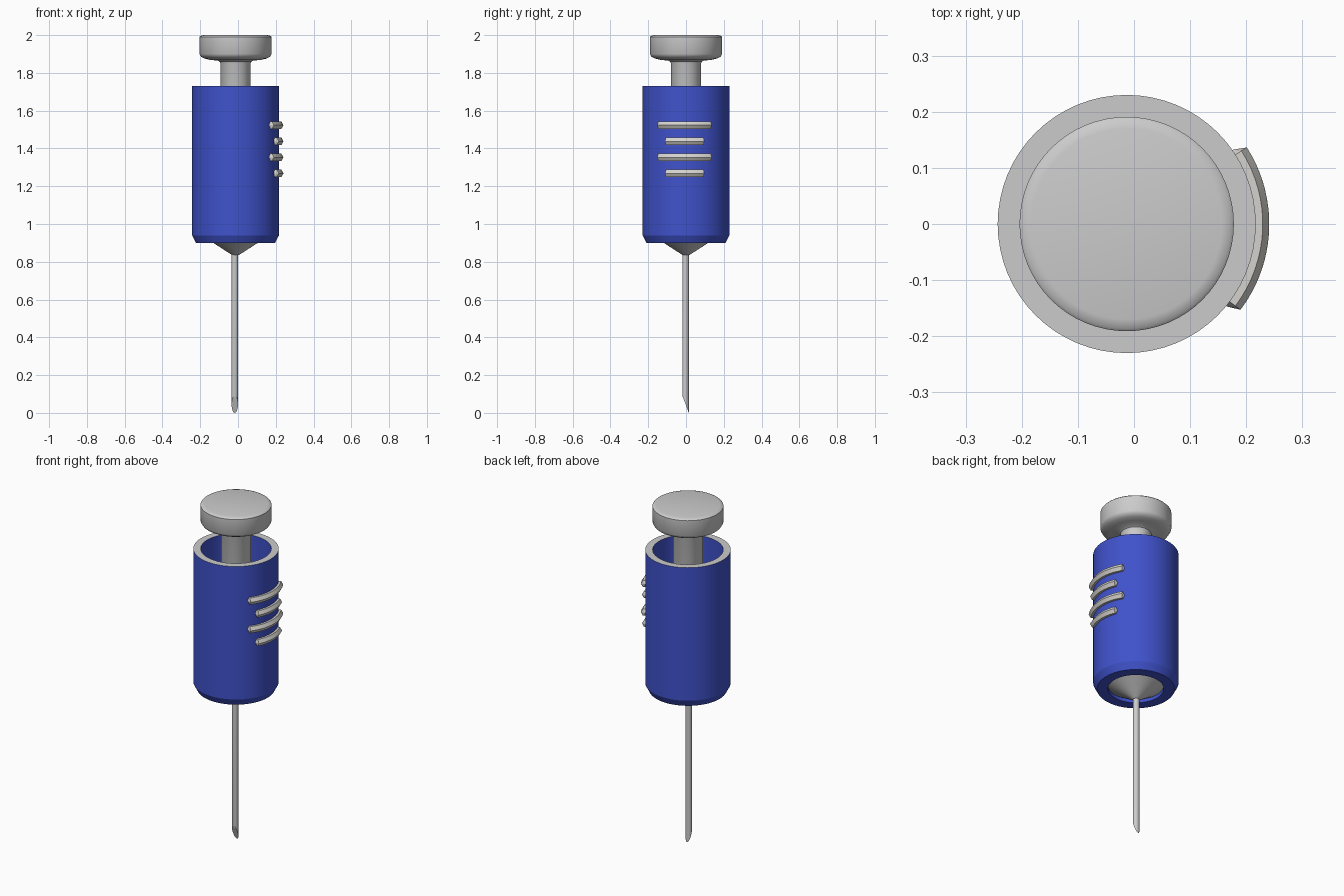
import bpy, bmesh
from math import sin, cos, pi, radians
from mathutils import Vector

cube = bpy.data.objects.get("Cube")
if cube:
    bpy.data.objects.remove(cube, do_unlink=True)

AXIS_X = -0.013
SEGMENTS = 64


def material(name, color):
    m = bpy.data.materials.new(name)
    m.use_nodes = True
    m.diffuse_color = (*color, 1)
    m.node_tree.nodes["Principled BSDF"].inputs["Base Color"].default_value = (*color, 1)
    return m


blue = material("barrel blue", (0.05, 0.085, 0.6))
grey = material("metal grey", (0.6, 0.6, 0.6))
pale = material("pale grey", (0.66, 0.645, 0.61))


def finish(name, bm, mats, angle):
    """Turn a bmesh into a smooth-shaded object with sharp creases."""
    bmesh.ops.remove_doubles(bm, verts=bm.verts, dist=1e-5)
    bmesh.ops.recalc_face_normals(bm, faces=bm.faces)
    for f in bm.faces:
        f.smooth = True
    me = bpy.data.meshes.new(name)
    bm.to_mesh(me)
    bm.free()
    for m in mats:
        me.materials.append(m)
    me.set_sharp_from_angle(angle=radians(angle))
    ob = bpy.data.objects.new(name, me)
    bpy.context.collection.objects.link(ob)
    return ob


def lathe(name, profile, mats, angle=25):
    """Spin an (r, z) outline around the vertical axis."""
    bm = bmesh.new()
    verts = [bm.verts.new((r, 0, z)) for r, z in profile]
    edges = [bm.edges.new(pair) for pair in zip(verts, verts[1:])]
    bmesh.ops.spin(bm, geom=verts + edges, cent=(0, 0, 0), axis=(0, 0, 1),
                   angle=2 * pi, steps=SEGMENTS, use_merge=True)
    ob = finish(name, bm, mats, angle)
    ob.location.x = AXIS_X
    return ob


# Barrel: open-topped tube with a chamfered foot and a recessed underside
barrel = lathe("barrel", [(0.15, 0.95), (0.15, 0.9), (0.209, 0.9), (0.23, 0.94),
                          (0.23, 1.73), (0.19, 1.73), (0.19, 0.96), (0, 0.96)],
               [blue, grey])
for face in barrel.data.polygons:
    if face.center.z > 1.72 and face.normal.z > 0.9:
        face.material_index = 1

# Plunger: stem flaring into a rounded thumb button
lathe("plunger", [(0, 0.95), (0.08, 0.95), (0.08, 1.85), (0.084, 1.859),
                  (0.094, 1.865), (0.135, 1.869), (0.165, 1.876), (0.183, 1.886),
                  (0.191, 1.9), (0.191, 1.991), (0.186, 1.996), (0.17, 2), (0, 2)],
      [grey], 32)

# Needle hub: cone tapering down from the recess
lathe("needle_hub", [(0, 0.835), (0.017, 0.835), (0.118, 0.9), (0.152, 0.922),
                     (0.152, 0.94), (0, 0.94)], [grey])

# Needle: thin rod with its lower end cut on a slant
bm = bmesh.new()
R = 0.017
bmesh.ops.create_cone(bm, cap_ends=True, segments=24, radius1=R, radius2=R, depth=0.88)
for v in bm.verts:
    v.co.z = 0.88 if v.co.z > 0 else 0.09 * (R - v.co.y) / (2 * R)
needle = finish("needle", bm, [grey], 30)
needle.location = (-0.017, -0.002, 0)


def grip_rib(name, z, start, end):
    """Sweep a hexagon along an arc of the barrel, with pointed ends."""
    bm = bmesh.new()
    arc, radius, steps = 0.231, 0.023, 16

    def point(deg, out, up):
        a = radians(deg)
        return Vector(((arc + out) * cos(a), (arc + out) * sin(a), z + up))

    rings = []
    for i in range(steps + 1):
        deg = start + (end - start) * i / steps
        rings.append([bm.verts.new(point(deg, radius * cos(k * pi / 3), radius * sin(k * pi / 3)))
                      for k in range(6)])
    for a, b in zip(rings, rings[1:]):
        for k in range(6):
            n = (k + 1) % 6
            bm.faces.new((a[k], a[n], b[n], b[k]))
    for ring, deg in ((rings[0], start - 2.5), (rings[-1], end + 2.5)):
        tip = bm.verts.new(point(deg, 0, 0))
        for k in range(6):
            bm.faces.new((ring[k], ring[(k + 1) % 6], tip))
    finish(name, bm, [pale], 25).location.x = AXIS_X


# Grip ribs: alternating long and short, stacked down the side
for i in range(4):
    low, high = ((-37, 32.5), (-26, 22.5))[i % 2]
    grip_rib(f"grip_rib_{i + 1}", 1.523 - 0.085 * i, low, high)
